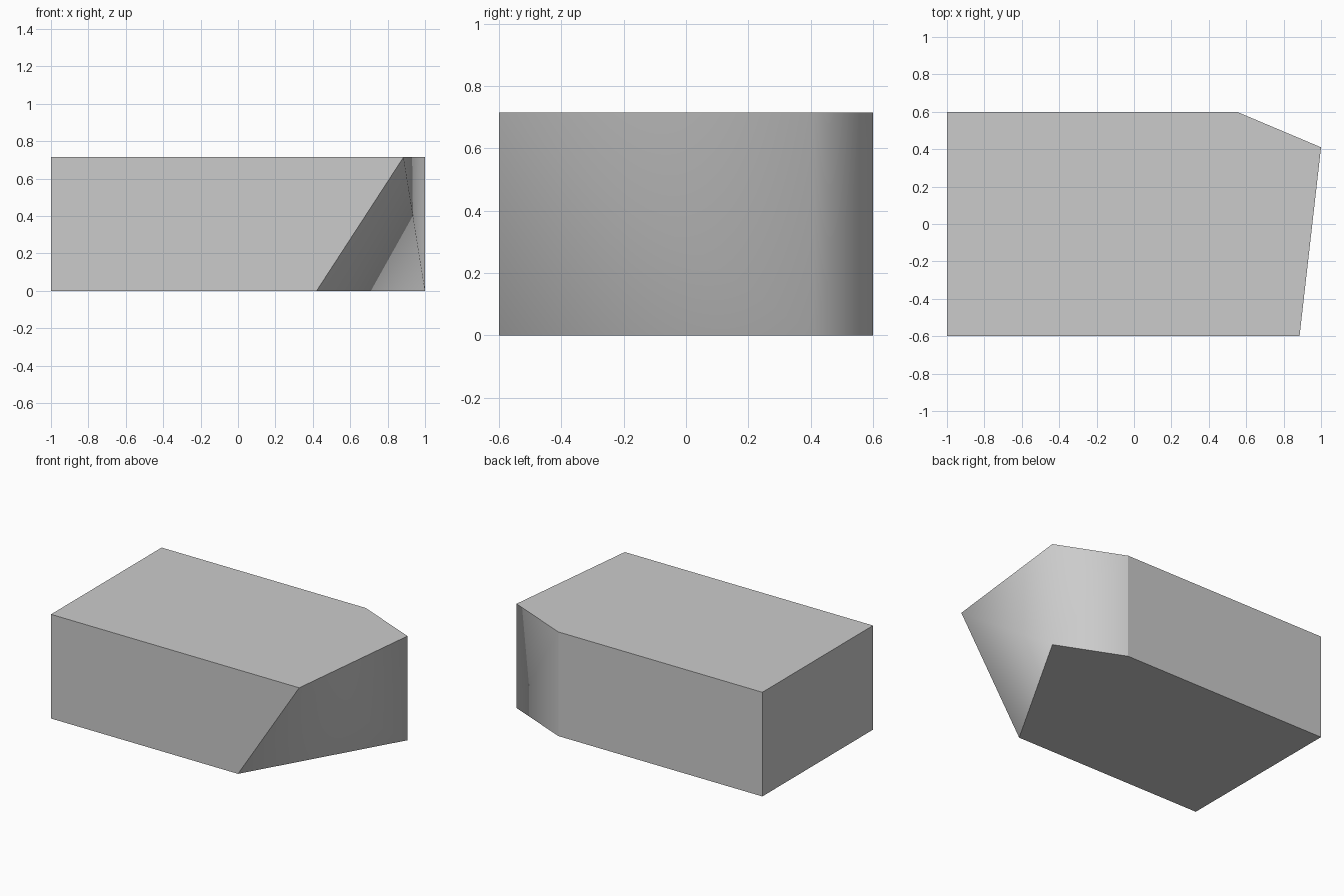
import bpy
import bmesh
from mathutils import Vector

if "Cube" in bpy.data.objects:
    bpy.data.objects.remove(bpy.data.objects["Cube"], do_unlink=True)

HEIGHT = 0.715
FRONT = -0.6
TOP_CORNER = 0.885   # x of the overhanging front corner
FOOT_CORNER = 0.42   # x of the same corner at the base

# Plain grey material
grey = bpy.data.materials.new("light_grey")
grey.use_nodes = True
colour = (0.6, 0.6, 0.6, 1)
grey.diffuse_color = colour
grey.node_tree.nodes["Principled BSDF"].inputs["Base Color"].default_value = colour

# Plan outline, counter-clockwise from the front left corner of the plan
outline = [(-1, FRONT), (TOP_CORNER, FRONT), (1, 0.41), (0.55, 0.6), (-1, 0.6)]
bm = bmesh.new()
top = [bm.verts.new((x, y, HEIGHT)) for x, y in outline]
base = [bm.verts.new((x, y, 0)) for x, y in outline]
base[1].co.x = FOOT_CORNER  # undercut the front corner

bm.faces.new(top)
bm.faces.new(base[::-1])
rounded = set()
for i in range(len(outline)):
    j = (i + 1) % len(outline)
    if i == 1:
        # Slanted end, folded along its outward diagonal
        rounded.add(bm.faces.new((base[i], base[j], top[i])))
        rounded.add(bm.faces.new((base[j], top[j], top[i])))
    else:
        side = bm.faces.new((base[i], base[j], top[j], top[i]))
        if i == 2:
            rounded.add(side)  # chamfered back corner

# Blend the shading across the slanted end and the chamfer only
for face in bm.faces:
    face.smooth = face in rounded
for edge in bm.edges:
    edge.smooth = all(f in rounded for f in edge.link_faces)

mesh = bpy.data.meshes.new("angled_block")
bm.to_mesh(mesh)
bm.free()
mesh.materials.append(grey)
block = bpy.data.objects.new("angled_block", mesh)
bpy.context.collection.objects.link(block)
